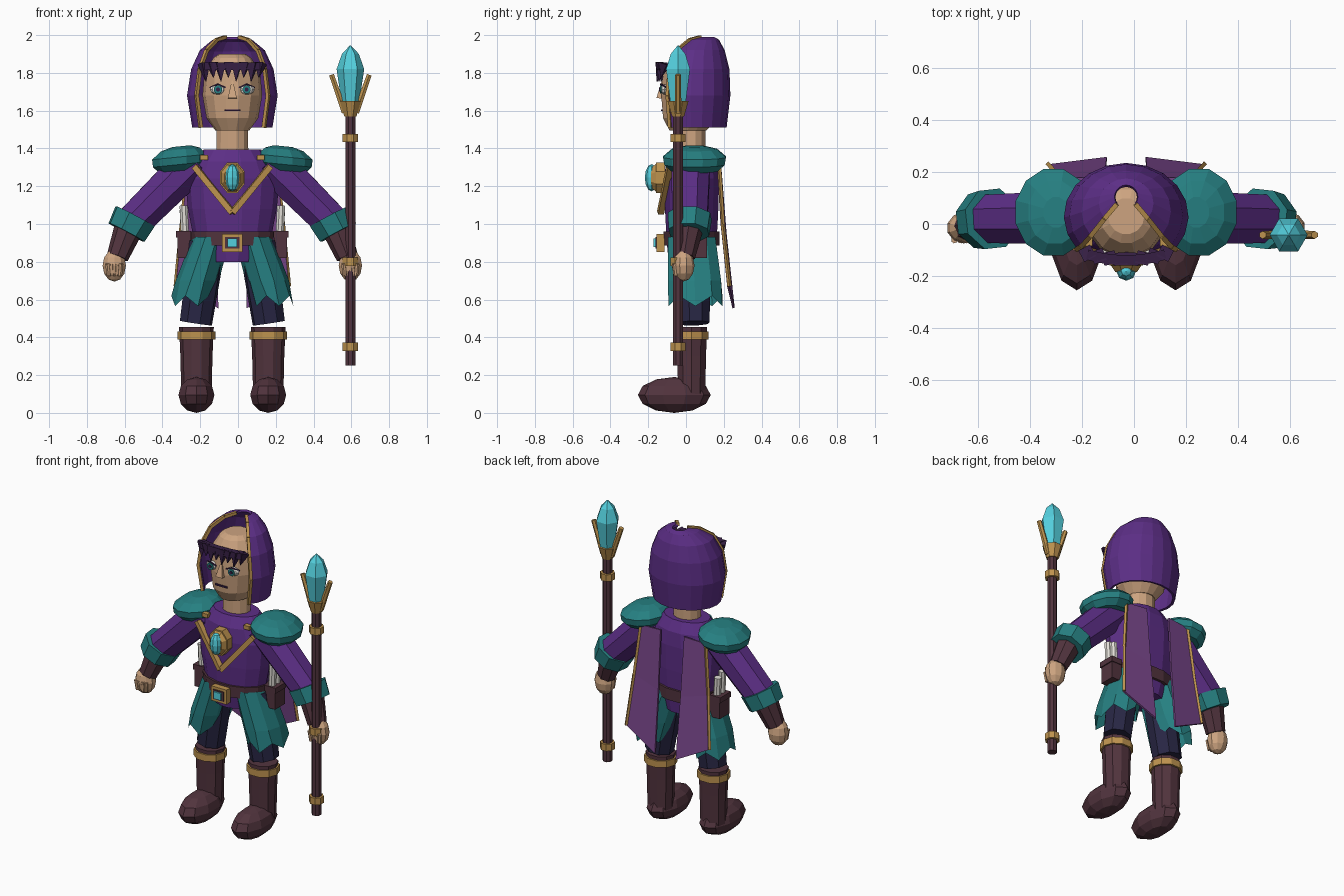
import bpy, bmesh, math
from mathutils import Vector, Matrix

if "Cube" in bpy.data.objects:
    bpy.data.objects.remove(bpy.data.objects["Cube"], do_unlink=True)

# body axis; every part is placed relative to it
AXIS = Vector((-0.03, 0.03, 0))


def colour(name, hex_code):
    rgb = [int(hex_code[i:i + 2], 16) / 255 for i in (0, 2, 4)]
    lin = [((c + 0.055) / 1.055) ** 2.4 for c in rgb] + [1]
    m = bpy.data.materials.new(name)
    m.use_nodes = True
    m.diffuse_color = lin
    m.node_tree.nodes["Principled BSDF"].inputs["Base Color"].default_value = lin
    return m


purple = colour("purple_cloth", "5c2e86")
teal = colour("teal_cloth", "268082")
gold = colour("gold", "be934f")
skin = colour("skin", "cda480")
leather = colour("brown_leather", "52343e")
navy = colour("navy_cloth", "282644")
crystal = colour("cyan_crystal", "54d0de")
white = colour("off_white", "e1ded7")
plum = colour("plum_cape", "78468a")
dark = colour("dark_hair", "361f44")


def finish(name, bm, mat, thickness=0):
    bmesh.ops.recalc_face_normals(bm, faces=bm.faces)
    bmesh.ops.translate(bm, verts=bm.verts, vec=AXIS)
    me = bpy.data.meshes.new(name)
    bm.to_mesh(me)
    bm.free()
    me.materials.append(mat)
    ob = bpy.data.objects.new(name, me)
    bpy.context.collection.objects.link(ob)
    if thickness:
        mod = ob.modifiers.new("thickness", "SOLIDIFY")
        mod.thickness = thickness
    return ob


def loft(name, rings, mat, n=12, gap=0, slope=0, zigzag=0, caps=True, thickness=0):
    """Elliptic rings (x, y, z, rx, ry); gap is half the open angle at the front."""
    bm = bmesh.new()
    count = n + 1 if gap else n
    rows = []
    for k, (x, y, z, rx, ry) in enumerate(rings):
        row = []
        for i in range(count):
            a = gap + (2 * math.pi - 2 * gap) * (i if gap else i + 0.5) / n
            dx = rx * math.sin(a)
            dz = slope * dx + (zigzag * (i % 2) if k == 0 else 0)
            row.append(bm.verts.new((x + dx, y - ry * math.cos(a), z + dz)))
        rows.append(row)
    for low, high in zip(rows, rows[1:]):
        for i in range(n):
            j = (i + 1) % count
            bm.faces.new((low[i], low[j], high[j], high[i]))
    if caps and not gap:
        bm.faces.new(rows[0])
        bm.faces.new(rows[-1])
    return finish(name, bm, mat, thickness)


def bars(name, pieces, mat, n=8, squash=(1, 1)):
    """Straight tapered pieces (start, end, start radius, end radius)."""
    bm = bmesh.new()
    for a, b, r1, r2 in pieces:
        a, b = Vector(a), Vector(b)
        d = b - a
        m = Matrix.Translation((a + b) / 2) @ d.to_track_quat("Z", "Y").to_matrix().to_4x4()
        m = m @ Matrix.Diagonal((*squash, 1, 1)) @ Matrix.Rotation(math.pi / n, 4, "Z")
        bmesh.ops.create_cone(bm, cap_ends=True, segments=n, radius1=r1, radius2=r2,
                              depth=d.length, matrix=m)
    return finish(name, bm, mat)


def chain(points, r):
    return [(a, b, r, r) for a, b in zip(points, points[1:])]


def ball(name, c, size, mat, u=8, v=6):
    bm = bmesh.new()
    bmesh.ops.create_uvsphere(bm, u_segments=u, v_segments=v, radius=1,
                              matrix=Matrix.Translation(c) @ Matrix.Diagonal((*size, 1)))
    return finish(name, bm, mat)


def box(name, c, size, mat):
    bm = bmesh.new()
    bmesh.ops.create_cube(bm, size=1, matrix=Matrix.Translation(c) @ Matrix.Diagonal((*size, 1)))
    return finish(name, bm, mat)


# head and neck
loft("neck", [(0, 0, 1.36, .088, .075), (0, 0, 1.53, .085, .075)], skin)
loft("head", [(0, -.02, 1.495, .09, .1), (0, -.005, 1.56, .137, .15), (0, 0, 1.68, .158, .165),
              (0, 0, 1.8, .148, .155), (0, 0, 1.88, .1, .105), (0, 0, 1.9, .07, .07)], skin, 14)
bars("nose", [((0, -.163, 1.665), (0, -.155, 1.76), .042, .005)], skin, 4, (.8, .8))
box("mouth", (0, -.158, 1.602), (.085, .009, .01), dark)

# hood, open at the front, with gold edging
hood_rings = [(0, 0, 1.51, .212, .185), (0, 0, 1.68, .24, .205), (0, .005, 1.82, .218, .195),
              (0, .02, 1.92, .172, .155), (0, .05, 1.975, .105, .095), (0, .075, 1.99, .045, .045)]
OPEN = math.radians(52)
loft("hood", hood_rings, purple, 14, gap=OPEN, thickness=.015)
for s, side in ((-1, "right"), (1, "left")):
    edge = [(x + s * rx * math.sin(OPEN), y - ry * math.cos(OPEN), z)
            for x, y, z, rx, ry in hood_rings]
    bars(side + "_hood_trim", chain(edge, .013), gold, 4)

# jagged fringe of hair
fringe = [(-.15 + .3 * i / 7) for i in range(8)]
bars("fringe_spikes", [((x, -.165 + x * x, 1.85), (x * .93, -.185 + x * x, 1.755 + .02 * (i % 2)),
                        .036, .002) for i, x in enumerate(fringe)], dark, 4)
bars("fringe_band", chain([(x, -.17 + x * x, 1.835) for x in fringe], .028), dark, 4)

# torso, belt and buckle
loft("tunic", [(0, 0, .8, .13, .125), (0, 0, .9, .2, .135), (0, 0, 1.08, .235, .145),
               (0, 0, 1.24, .25, .148), (0, 0, 1.33, .205, .14), (0, 0, 1.395, .152, .105)],
     purple, 14)
loft("belt", [(0, 0, .885, .215, .15), (0, 0, .96, .222, .152)], leather, 14)
box("buckle", (0, -.165, .9), (.11, .04, .095), gold)
box("buckle_inset", (0, -.187, .9), (.075, .008, .062), leather)
box("buckle_gem", (0, -.192, .9), (.05, .02, .045), crystal)

# chest trim and medallion
bars("chest_trim", chain([(-.2, -.115, 1.305), (0, -.165, 1.06), (.2, -.115, 1.305)], .022), gold, 4)
bars("medallion", [((0, -.14, 1.245), (0, -.19, 1.245), .078, .078),
                   ((0, -.19, 1.245), (0, -.215, 1.245), .07, .05)], gold, 8, (.9, 1.12))
ball("medallion_gem", (0, -.212, 1.245), (.038, .036, .072), crystal)

for s, side in ((-1, "right"), (1, "left")):
    # eye
    ball(side + "_eye", (s * .076, -.143, 1.712), (.042, .022, .027), white)
    bars(side + "_iris", [((s * .076, -.161, 1.712), (s * .076, -.168, 1.712), .023, .023)], teal)
    bars(side + "_pupil", [((s * .076, -.168, 1.712), (s * .076, -.172, 1.712), .011, .011)], dark)
    bars(side + "_eyelid", chain([(s * .035, -.16, 1.722), (s * .076, -.163, 1.741),
                                  (s * .118, -.135, 1.722)], .005), dark, 4)

    # shoulder, arm and hand
    loft(side + "_shoulder_guard",
         [(s * .28, .015, 1.28, .11, .125), (s * .28, .015, 1.315, .145, .165),
          (s * .28, .015, 1.355, .15, .172), (s * .275, .015, 1.395, .105, .125),
          (s * .27, .015, 1.412, .05, .06)], teal, 12, slope=-s * .1)
    box(side + "_collar_clasp", (s * .15, -.1, 1.352), (.04, .03, .025), gold)
    bars(side + "_sleeve", [((s * .2, -.005, 1.335), (s * .53, -.01, 1.005), .112, .1)], purple)
    bars(side + "_cuff", [((s * .515, -.01, 1.04), (s * .56, -.015, .955), .122, .112)], teal)
    bars(side + "_forearm", [((s * .54, -.012, 1.0), (s * .608, -.04, .825), .08, .058)], leather)
    ball(side + "_hand", (s * .625, -.045, .78), (.065, .06, .085), skin, 10, 6)
    bars(side + "_fingers", [((s * .625 + f * .024, -.092, .79), (s * .625 + f * .02, -.085, .725),
                              .013, .011) for f in (-1.5, -.5, .5, 1.5)], skin, 6)

    # leg
    loft(side + "_shorts", [(s * .215, .02, .565, .108, .15), (s * .185, .015, .7, .115, .148),
                            (s * .112, 0, .93, .1, .132)], teal, 10, zigzag=.055, caps=False)
    bars(side + "_trouser", [((s * .13, 0, .9), (s * .193, .01, .475), .1, .088)], navy)
    loft(side + "_boot_shaft", [(s * .19, 0, .09, .08, .075), (s * .19, 0, .3, .085, .08),
                                (s * .19, 0, .455, .092, .085)], leather, 10)
    loft(side + "_boot_band", [(s * .19, 0, .388, .1, .095), (s * .19, 0, .432, .1, .095)], gold, 10)
    ball(side + "_foot", (s * .19, -.092, .095), (.1, .193, .095), leather, 10, 6)

    # pouch with rolled scrolls
    box(side + "_pouch", (s * .255, .03, .89), (.07, .1, .14), leather)
    box(side + "_pouch_flap", (s * .258, .03, .945), (.078, .11, .035), leather)
    bars(side + "_scrolls", [((s * .25, y, .93), (s * .258, y, 1.1 - y * .5), .023, .023)
                             for y in (.005, .052)], white)

    # cape panel with gold outer edge
    bm = bmesh.new()
    inner = [(s * .085, .155, 1.33), (s * .08, .185, .95), (s * .075, .228, .555)]
    outer = [(s * .235, .145, 1.32), (s * .268, .165, 1.0), (s * .3, .2, .67)]
    rows = [[bm.verts.new(p) for p in line] for line in (inner, outer)]
    for i in range(2):
        bm.faces.new((rows[0][i], rows[1][i], rows[1][i + 1], rows[0][i + 1]))
    finish(side + "_cape_panel", bm, plum, .012)
    bars(side + "_cape_trim", chain(outer, .011), gold, 4)

# staff with crystal head
SX, SY = .625, -.072
bars("staff_shaft", [((SX, SY, .25), (SX, SY, 1.62), .029, .029)], leather)
bars("staff_bands", [((SX, SY, z - .022), (SX, SY, z + .022), .044, .044)
                     for z in (.35, .8, 1.455)], gold)
bars("staff_cup", [((SX, SY, 1.57), (SX, SY, 1.65), .035, .06)], gold)
bars("staff_prongs", [((SX + s * .03, SY, 1.59), (SX + s * .1, SY, 1.79), .018, .015)
                      for s in (-1, 1)], gold, 6)
loft("staff_crystal", [(SX, SY, 1.63, .045, .045), (SX, SY, 1.82, .073, .073),
                       (SX, SY, 1.9, .045, .045), (SX, SY, 1.945, .003, .003)], crystal, 6)
